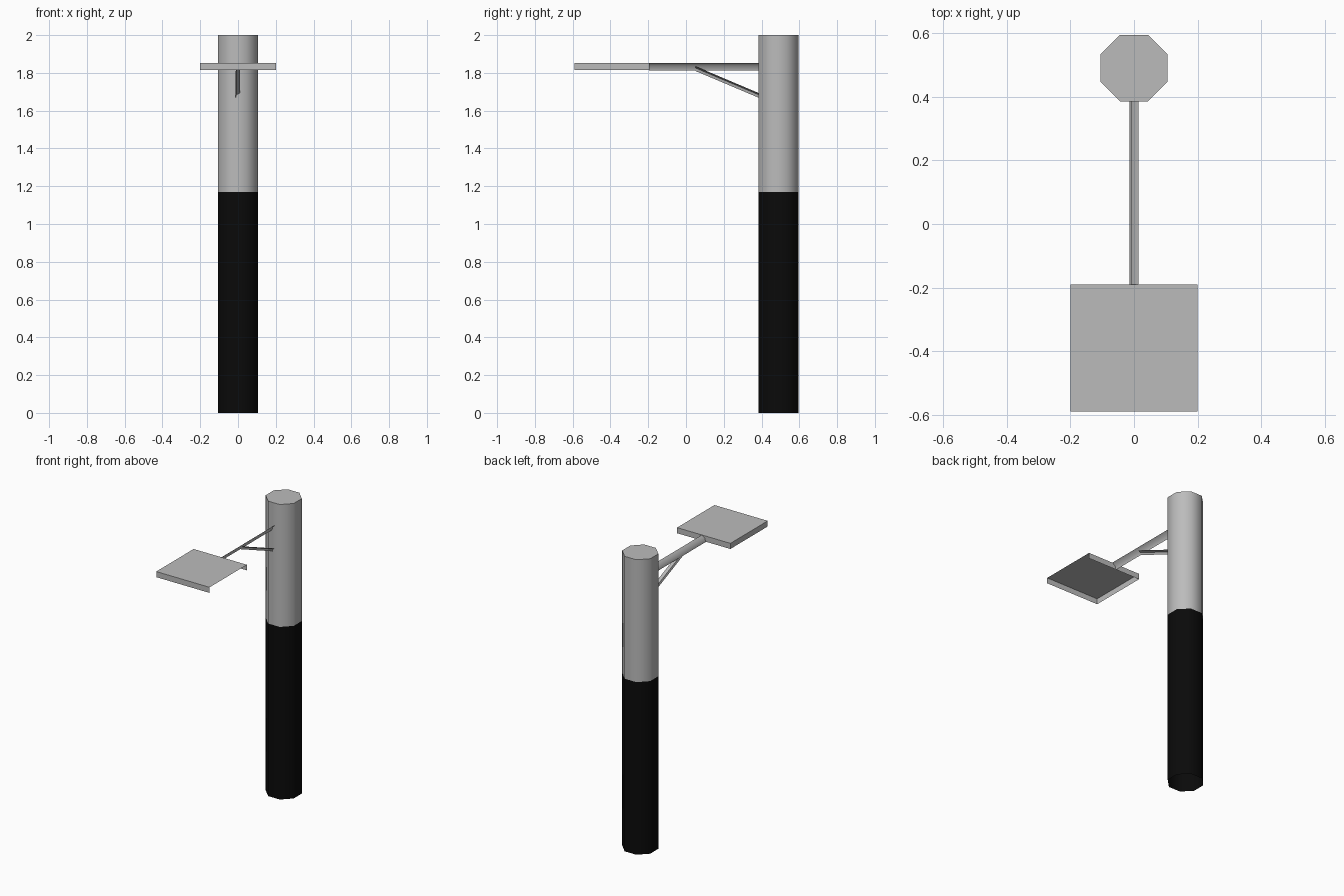
import bpy, bmesh, math

cube = bpy.data.objects.get("Cube")
if cube:
    bpy.data.objects.remove(cube, do_unlink=True)


def make_material(name, value):
    m = bpy.data.materials.new(name)
    m.use_nodes = True
    col = (value, value, value, 1.0)
    m.diffuse_color = col
    m.node_tree.nodes["Principled BSDF"].inputs["Base Color"].default_value = col
    return m


grey = make_material("grey metal", 0.5)
black = make_material("black paint", 0.003)


def finish(name, bm, mat, smooth=True):
    me = bpy.data.meshes.new(name)
    bm.to_mesh(me)
    bm.free()
    me.materials.append(mat)
    ob = bpy.data.objects.new(name, me)
    bpy.context.collection.objects.link(ob)
    if smooth:
        bpy.ops.object.select_all(action='DESELECT')
        ob.select_set(True)
        bpy.context.view_layer.objects.active = ob
        bpy.ops.object.shade_smooth_by_angle(angle=math.radians(50))
    return ob


# Octagonal tube section of the pole, flat sides facing the axes
POLE_Y, POLE_R = 0.49, 0.105 / math.cos(math.pi / 8)


def pole_section(name, z0, z1, mat, cap_top):
    bm = bmesh.new()
    rings = []
    for z in (z0, z1):
        rings.append([bm.verts.new((POLE_R * math.cos(a), POLE_Y + POLE_R * math.sin(a), z))
                      for a in (math.pi / 8 + i * math.pi / 4 for i in range(8))])
    low, high = rings
    for i in range(8):
        j = (i + 1) % 8
        bm.faces.new((low[i], low[j], high[j], high[i]))
    if cap_top:
        bm.faces.new(high)
    return finish(name, bm, mat)


# Thin bent strip: an (x, z) profile swept from one y to another with a rise
def strip(name, profile, y0, y1, rise):
    bm = bmesh.new()
    a = [bm.verts.new((x, y0, z + rise)) for x, z in profile]
    b = [bm.verts.new((x, y1, z)) for x, z in profile]
    for i in range(len(profile) - 1):
        bm.faces.new((a[i], a[i + 1], b[i + 1], b[i]))
    return finish(name, bm, grey)


pole_section("pole_lower", 0.0, 1.17, black, False)
pole_section("pole_upper", 1.17, 2.0, grey, True)

# Support arm and its diagonal brace
strip("support_arm", [(-0.014, 1.812), (-0.009, 1.838), (0.014, 1.853)], -0.195, 0.388, 0.0)
strip("arm_brace", [(-0.012, 1.667), (-0.008, 1.683), (0.010, 1.692)], 0.05, 0.388, 0.143)

# Lamp head: thin shell open underneath and on its left side
bm = bmesh.new()
bmesh.ops.create_cube(bm, size=1.0)
for v in bm.verts:
    v.co = (v.co.x * 0.4, -0.39 + v.co.y * 0.4, 1.834 + v.co.z * 0.038)
bm.normal_update()
bmesh.ops.delete(bm, geom=[f for f in bm.faces if f.normal.z < -0.5 or f.normal.x > 0.5],
                 context='FACES')
finish("lamp_head", bm, grey, smooth=False)
